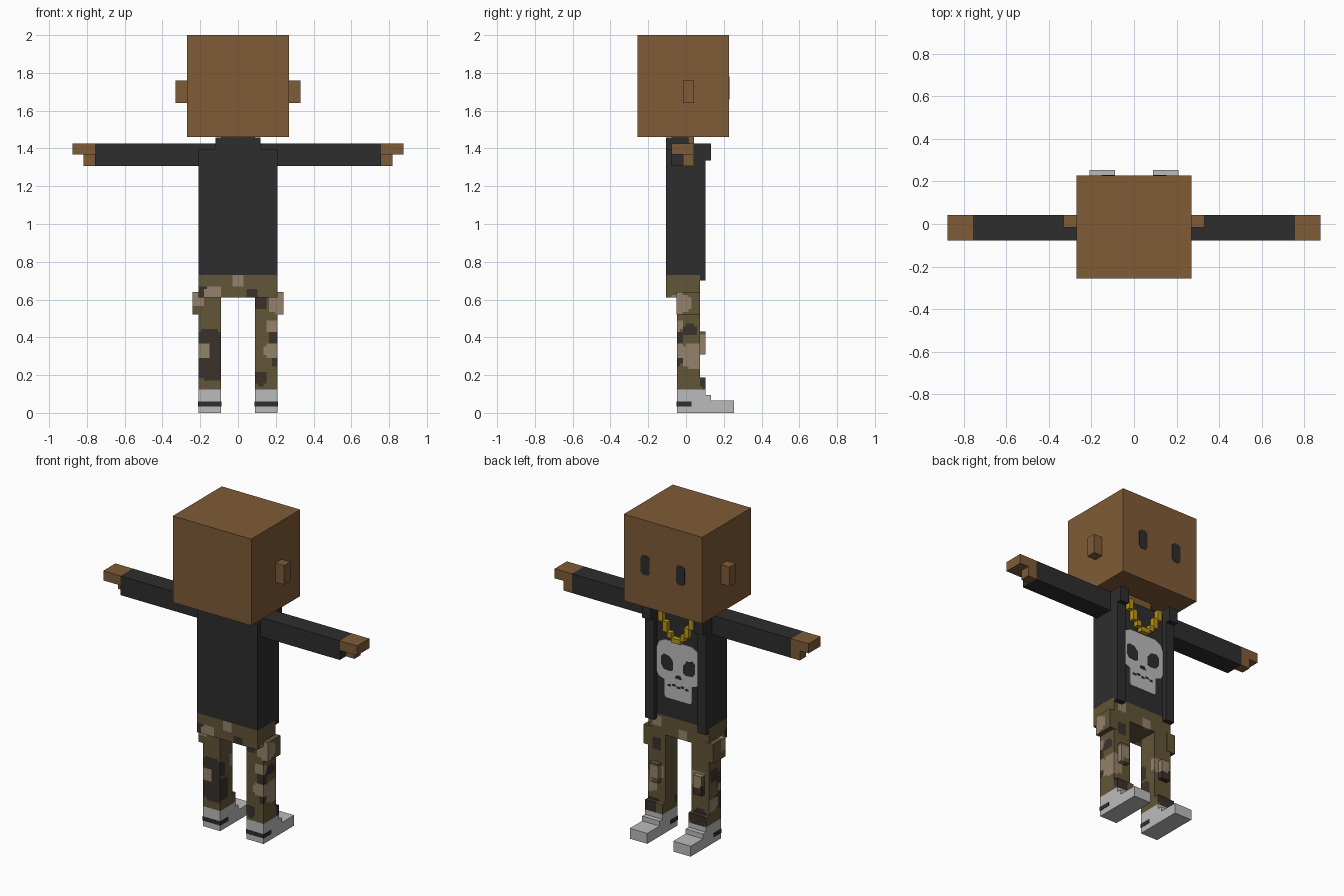
import bpy, bmesh, math
from mathutils import Vector

if "Cube" in bpy.data.objects:
    bpy.data.objects.remove(bpy.data.objects["Cube"])


def mat(name, rgb):
    m = bpy.data.materials.new(name)
    m.diffuse_color = (*rgb, 1)
    m.use_nodes = True
    m.node_tree.nodes["Principled BSDF"].inputs["Base Color"].default_value = m.diffuse_color
    return m


SKIN = mat("brown skin", (0.214, 0.106, 0.038))
DARK = mat("charcoal cloth", (0.027, 0.027, 0.027))
GREY = mat("light grey", (0.50, 0.50, 0.50))
GOLD = mat("gold", (0.50, 0.30, 0.01))
OLIVE = mat("camo olive", (0.120, 0.092, 0.038))
TAN = mat("camo tan", (0.300, 0.225, 0.145))
UMBER = mat("camo dark brown", (0.042, 0.031, 0.024))


def finish(bm, name, mats):
    bmesh.ops.recalc_face_normals(bm, faces=bm.faces[:])
    me = bpy.data.meshes.new(name)
    bm.to_mesh(me)
    bm.free()
    for m in mats:
        me.materials.append(m)
    ob = bpy.data.objects.new(name, me)
    bpy.context.collection.objects.link(ob)
    return ob


def cube(bm, lo, hi):
    made = bmesh.ops.create_cube(bm, size=1)["verts"]
    for v in made:
        v.co = Vector([lo[i] if v.co[i] < 0 else hi[i] for i in range(3)])


def box(name, m, x, y, z):
    bm = bmesh.new()
    cube(bm, (x[0], y[0], z[0]), (x[1], y[1], z[1]))
    return finish(bm, name, [m])


def pair(name, m, x, y, z, maker=box):
    maker("right_" + name, m, x, y, z)
    maker("left_" + name, m, (-x[1], -x[0]), y, z)


def prism(name, m, pts, axis, lo, hi):
    """Outline extruded along axis 0 (points are y,z) or axis 1 (points are x,z)."""
    bm = bmesh.new()
    co = [(lo, a, b) if axis == 0 else (a, lo, b) for a, b in pts]
    f = bm.faces.new([bm.verts.new(c) for c in co])
    out = bmesh.ops.extrude_face_region(bm, geom=[f])["geom"]
    d = Vector((hi - lo, 0, 0)) if axis == 0 else Vector((0, hi - lo, 0))
    bmesh.ops.translate(bm, vec=d, verts=[g for g in out if isinstance(g, bmesh.types.BMVert)])
    return finish(bm, name, [m])


def mirrored(pts):
    return pts + [(-x, z) for x, z in reversed(pts)]


# Camouflage: rounded square blobs (x, y, z, radius) for each colour
TAN_BLOBS = [(0, -.107, .70, .03), (-.13, -.107, .63, .04), (.15, .073, .68, .03),
             (-.18, -.05, .33, .033), (-.22, -.04, .60, .04), (.18, -.05, .46, .033),
             (.18, -.05, .33, .038), (.22, -.03, .58, .05), (.21, .045, .30, .06),
             (-.13, .08, .40, .045), (.14, .09, .38, .04), (-.21, .03, .24, .04),
             (-.03, .073, .64, .03)]
DARK_BLOBS = [(-.15, -.04, .38, .06), (-.14, -.04, .25, .07), (.12, -.05, .18, .032),
              (.19, -.05, .40, .03), (.20, -.05, .27, .025), (.12, -.05, .58, .028),
              (.21, .02, .44, .03), (-.15, .10, .16, .05), (.17, .10, .16, .04),
              (.07, -.107, .63, .03), (-.15, .09, .34, .035), (-.18, -.107, .64, .03),
              (-.21, .02, .42, .04), (.15, .07, .54, .035)]


def camo(name, m, x, y, z):
    bm = bmesh.new()
    cube(bm, (x[0], y[0], z[0]), (x[1], y[1], z[1]))
    for i, (a, b) in enumerate((x, y, z)):
        n = max(1, round((b - a) / .015))
        for k in range(1, n):
            p, no = Vector(), Vector()
            p[i], no[i] = a + (b - a) * k / n, 1
            bmesh.ops.bisect_plane(bm, geom=bm.verts[:] + bm.edges[:] + bm.faces[:],
                                   plane_co=p, plane_no=no)
    for f in bm.faces:
        c = f.calc_center_median()
        for idx, blobs in ((2, DARK_BLOBS), (1, TAN_BLOBS)):
            for q in blobs:
                if sum(abs(c[i] - q[i]) ** 4 for i in range(3)) < (q[3] * 1.06) ** 4:
                    f.material_index = idx
    return finish(bm, name, [OLIVE, TAN, UMBER])


# Head, ears, neck
box("head", SKIN, (-.271, .271), (-.256, .227), (1.46, 2.0))
pair("ear", SKIN, (.271, .331), (-.017, .043), (1.64, 1.76))
box("neck", SKIN, (-.09, .09), (-.077, .043), (1.38, 1.46))


# Eyes on the face
def eye(name, m, x, y, z):
    c = .014
    pts = [(x[0] + c, z[0]), (x[1] - c, z[0]), (x[1], z[0] + c), (x[1], z[1] - c),
           (x[1] - c, z[1]), (x[0] + c, z[1]), (x[0], z[1] - c), (x[0], z[0] + c)]
    prism(name, m, pts, 1, *y)


pair("eye", DARK, (.092, .152), (.226, .230), (1.66, 1.78), eye)

# Jacket body, sleeves, collar, open front panels and lapels
box("torso", DARK, (-.21, .21), (-.107, .073), (.73, 1.397))
box("sleeves", DARK, (-.757, .757), (-.077, .043), (1.307, 1.427))
box("collar_back", DARK, (-.12, .12), (-.107, -.077), (1.39, 1.459))
pair("collar_side", DARK, (.09, .12), (-.077, .013), (1.39, 1.459))
pair("front_panel", DARK, (.15, .21), (.073, .103), (.70, 1.427))
pair("shoulder_edge", DARK, (.15, .21), (.043, .073), (1.39, 1.427))
pair("lapel", DARK, (.15, .21), (.103, .133), (1.335, 1.427))

# Hands
pair("hand", SKIN, (.757, .877), (-.077, .043), (1.367, 1.427))
pair("thumb", SKIN, (.757, .817), (-.017, .043), (1.307, 1.367))

# Skull print on the shirt
prism("skull_print", GREY, mirrored([
    (.085, .85), (.095, .865), (.095, .96), (.135, .975), (.15, 1.0),
    (.15, 1.15), (.13, 1.19), (.09, 1.21)]), 1, .072, .077)
for s, n in ((1, "right"), (-1, "left")):
    prism(n + "_skull_eye", DARK, [(s * a, b) for a, b in (
        (.035, 1.03), (.055, 1.02), (.10, 1.025), (.117, 1.05), (.117, 1.10),
        (.10, 1.117), (.06, 1.11), (.035, 1.08))], 1, .076, .079)
prism("skull_nose", DARK, mirrored([(.022, .985), (.014, 1.005)]), 1, .076, .079)
for i in range(5):
    x = -.06 + i * .03
    z = .925 + (.008 if i % 2 else 0)
    box("skull_tooth_line", DARK, (x - .011, x + .011), (.076, .079), (z, z + .012))

# Gold chain in steps
box("chain_pendant", GOLD, (-.03, .03), (.073, .103), (1.215, 1.245))
for x, z0, z1 in ((.03, 1.24, 1.275), (.06, 1.27, 1.335), (.09, 1.33, 1.395)):
    pair("chain_link", GOLD, (x, x + .03), (.073, .103), (z0, z1))

# Trousers: hips, legs, side pockets, knee folds, cuffs
camo("hips", None, (-.209, .209), (-.107, .073), (.61, .73))
pair("leg", None, (.09, .21), (-.047, .073), (.125, .61), camo)
pair("side_pocket", None, (.18, .24), (-.049, .075), (.52, .64), camo)
pair("knee_fold", None, (.12, .18), (.073, .103), (.31, .43), camo)
pair("cuff", None, (.09, .21), (.073, .103), (.125, .187), camo)


# Stepped shoes with a dark heel stripe
def shoe(name, m, x, y, z):
    prism(name, m, [(-.047, 0), (.254, 0), (.254, .065), (.133, .065), (.133, .095),
                    (.103, .095), (.103, .125), (-.047, .125)], 0, *x)


pair("shoe", GREY, (.09, .21), None, None, shoe)
pair("heel_stripe", DARK, (.088, .212), (-.049, .03), (.035, .06))
